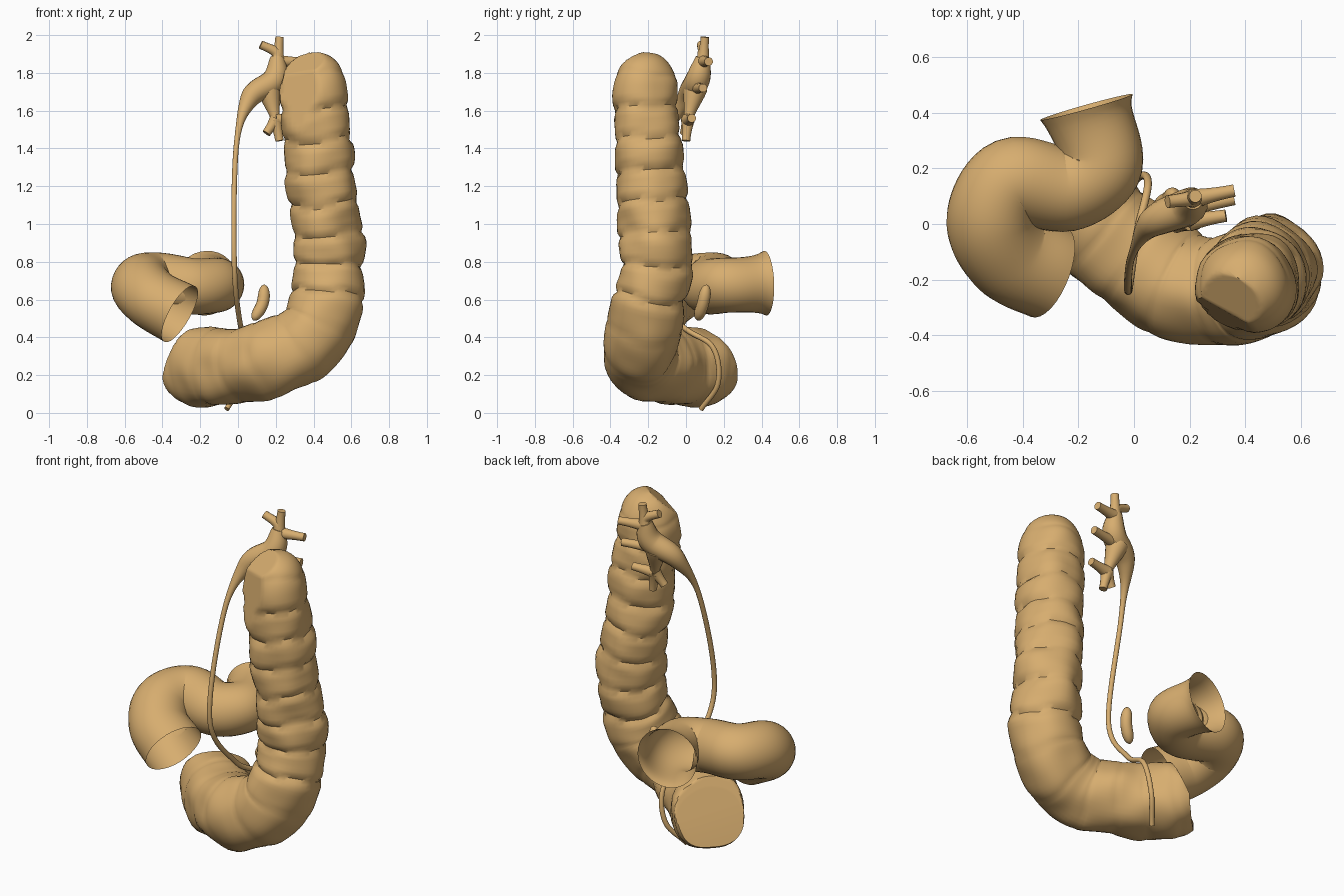
import bpy, bmesh, math
from mathutils import Vector, noise

default_cube = bpy.data.objects.get("Cube")
if default_cube:
    bpy.data.objects.remove(default_cube)

colour = (0.68, 0.42, 0.16, 1)
tissue = bpy.data.materials.new("tan tissue")
tissue.use_nodes = True
tissue.diffuse_color = colour
tissue.node_tree.nodes["Principled BSDF"].inputs["Base Color"].default_value = colour


def smooth_path(points, steps):
    """Sample a smooth curve through a few points."""
    p = [Vector(q) for q in points]
    p = [2 * p[0] - p[1]] + p + [2 * p[-1] - p[-2]]
    samples = []
    for before, start, end, after in zip(p, p[1:], p[2:], p[3:]):
        for i in range(steps):
            t = i / steps
            bend = 2 * before - 5 * start + 4 * end - after
            twist = 3 * start - before - 3 * end + after
            samples.append(start + (end - before) * t / 2
                           + bend * t ** 2 / 2 + twist * t ** 3 / 2)
    return samples + [p[-2]]


def dome(distance, length):
    """Scale from nothing to full width along a rounded end."""
    rest = max(0, 1 - distance / length)
    return max(0.03, math.sqrt(1 - rest ** 2))


def tube(name, points, radius, surface=None, sides=16, steps=10, capped=True):
    """Sweep a round section; radius(centre, travelled, total) sets its size."""
    path = smooth_path(points, steps)
    last = len(path) - 1
    tangents = [(path[min(i + 1, last)] - path[max(i - 1, 0)]).normalized()
                for i in range(last + 1)]
    travelled = [0]
    for here, there in zip(path, path[1:]):
        travelled.append(travelled[-1] + (there - here).length)
    bm = bmesh.new()
    side = tangents[0].orthogonal().normalized()
    rings = []
    for i, centre in enumerate(path):
        if i:
            side = tangents[i - 1].rotation_difference(tangents[i]) @ side
        other = tangents[i].cross(side)
        size = radius(centre, travelled[i], travelled[-1])
        ring = []
        for k in range(sides):
            angle = math.tau * k / sides
            out = (side * math.cos(angle) + other * math.sin(angle)) * size
            co = centre + out
            if surface:
                co = surface(co, out, travelled[i], angle)
            ring.append(bm.verts.new(co))
        rings.append(ring)
    for ring, following in zip(rings, rings[1:]):
        for k in range(sides):
            j = (k + 1) % sides
            bm.faces.new((ring[k], ring[j], following[j], following[k]))
    if capped:
        bm.faces.new(rings[0][::-1])
        bm.faces.new(rings[-1])
    mesh = bpy.data.meshes.new(name)
    bm.to_mesh(mesh)
    bm.free()
    mesh.materials.append(tissue)
    part = bpy.data.objects.new(name, mesh)
    bpy.context.collection.objects.link(part)
    bpy.ops.object.select_all(action="DESELECT")
    part.select_set(True)
    bpy.context.view_layer.objects.active = part
    bpy.ops.object.shade_smooth_by_angle(angle=math.radians(40))


# Large bowel: pouched column, sliced flat by slanted planes at both ends
top_slices = [(Vector((0.31, -0.32, 1.7)), Vector((-0.5, -0.85, 0.15)).normalized()),
              (Vector((0.32, -0.28, 1.82)), Vector((-0.4, -0.5, 0.75)).normalized())]
end_slices = [(Vector((-0.26, 0.13, 0.25)), Vector((-0.6, 0.6, 0.4)).normalized())]
pouch_length = 0.168


def large_bowel_radius(centre, travelled, total):
    width = 0.177 + 0.032 * travelled / total
    return width * dome(travelled, 0.2) * dome(total - travelled + 0.12, 0.25)


def pouched(co, out, travelled, angle):
    wave = (travelled - 0.3 + 0.012 * math.sin(3 * angle)) / pouch_length
    crease = 1 - abs(math.sin(math.pi * wave))
    depth = 0.12 if 0.22 < travelled < 1.35 else 0.03
    co = co + out * (0.11 * noise.noise(co * 6) - depth * crease ** 3)
    for point, normal in top_slices if travelled < 1 else end_slices:
        co = co - normal * max(0, (co - point).dot(normal))
    return co


tube("large_bowel", [
    (0.37, -0.2, 1.91), (0.4, -0.22, 1.7), (0.44, -0.19, 1.25), (0.48, -0.16, 0.8),
    (0.42, -0.22, 0.45), (0.2, -0.23, 0.29), (-0.05, -0.07, 0.24), (-0.28, 0.15, 0.25),
], large_bowel_radius, pouched, sides=40, steps=18)


# Small bowel: bent tube, open at both ends and flared at the back
def small_bowel_radius(centre, travelled, total):
    return 0.143 + 0.025 * travelled / total + 0.03 * math.exp(-travelled / 0.05)


def rippled(co, out, travelled, angle):
    return co + out * 0.07 * noise.noise(co * 4)


tube("small_bowel", [
    (-0.17, 0.42, 0.69), (-0.12, 0.22, 0.68), (-0.24, 0.13, 0.67), (-0.44, 0.15, 0.7),
    (-0.51, 0.02, 0.68), (-0.45, -0.11, 0.6), (-0.31, -0.17, 0.52),
], small_bowel_radius, rippled, sides=32, capped=False)


# Long thin duct, swelling into a funnel near its head
def duct_radius(centre, travelled, total):
    return 0.014 + 0.052 * math.exp(-((centre.z - 1.75) / 0.15) ** 2)


tube("duct", [
    (-0.06, 0.08, 0.02), (0.02, 0.17, 0.16), (0.05, 0.14, 0.35), (0.01, -0.04, 0.48),
    (-0.02, -0.24, 0.8), (-0.01, -0.12, 1.4), (0.06, 0, 1.66), (0.19, 0.06, 1.76),
    (0.21, 0.09, 1.88),
], duct_radius)


# Branches fan out from three forks at the head of the duct
def branch_radius(centre, travelled, total):
    return 0.023 + 0.014 * (1 - travelled / total) ** 2


funnel = (0.16, 0.05, 1.72)
upper_fork = (0.21, 0.09, 1.86)
lower_fork = (0.2, 0.01, 1.55)
branches = {
    "upper_tip": (upper_fork, (0.22, 0.1, 1.99)),
    "upper_inner": (upper_fork, (0.2, 0.09, 1.91), (0.12, 0.08, 1.95)),
    "upper_outer": (upper_fork, (0.36, 0.12, 1.86)),
    "middle": (funnel, (0.36, 0.09, 1.72)),
    "lower_inner": (lower_fork, (0.15, -0.01, 1.48)),
    "lower_tip": (lower_fork, (0.22, 0, 1.44)),
    "lower_outer": (lower_fork, (0.33, 0.03, 1.56)),
}
for name, ends in branches.items():
    tube(name + "_branch", ends, branch_radius, sides=12)
tube("lower_trunk", (funnel, lower_fork), duct_radius)


# Small curved bean beside the duct, rounded at both ends
def bean_radius(centre, travelled, total):
    return 0.032 * dome(min(travelled, total - travelled), total / 3)


tube("bean", [(0.08, 0.06, 0.49), (0.13, 0.09, 0.58), (0.14, 0.11, 0.68)], bean_radius)
